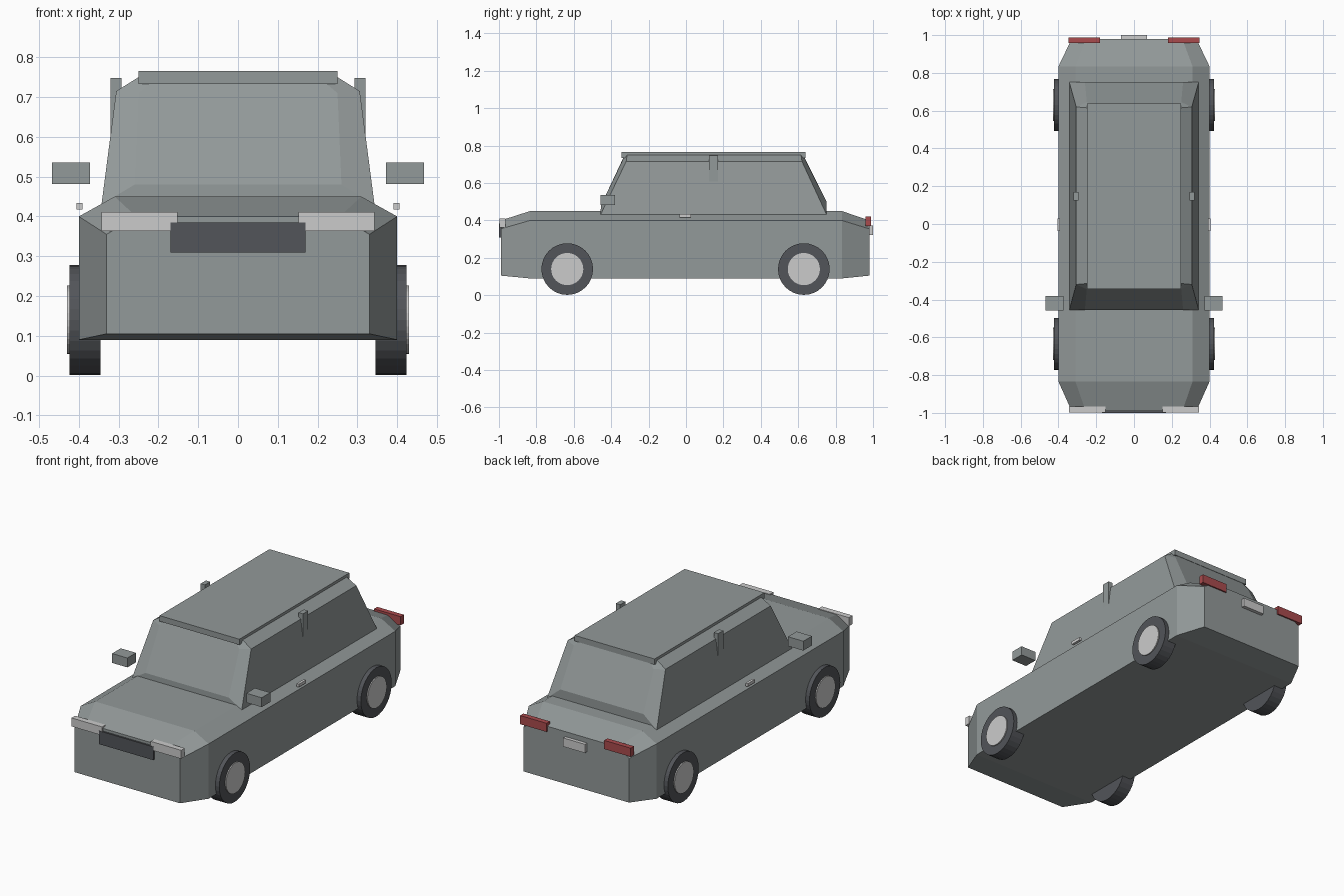
import bpy, bmesh
from mathutils import Matrix, Vector

if "Cube" in bpy.data.objects:
    bpy.data.objects.remove(bpy.data.objects["Cube"], do_unlink=True)


def material(name, rgb):
    m = bpy.data.materials.new(name)
    m.use_nodes = True
    m.diffuse_color = (*rgb, 1)
    m.node_tree.nodes["Principled BSDF"].inputs["Base Color"].default_value = (*rgb, 1)
    return m


PAINT = material("grey paint", (0.29, 0.32, 0.32))
BLACK = material("dark rubber", (0.085, 0.09, 0.1))
PALE = material("pale grey", (0.6, 0.6, 0.6))
RED = material("red lens", (0.4, 0.07, 0.075))


def finish(name, bm, mat):
    bmesh.ops.recalc_face_normals(bm, faces=bm.faces)
    mesh = bpy.data.meshes.new(name)
    bm.to_mesh(mesh)
    bm.free()
    mesh.materials.append(mat)
    ob = bpy.data.objects.new(name, mesh)
    bpy.context.collection.objects.link(ob)
    return ob


def box(name, lo, hi, mat):
    bm = bmesh.new()
    lo, hi = Vector(lo), Vector(hi)
    size = Matrix.Diagonal((*(hi - lo), 1))
    bmesh.ops.create_cube(bm, size=1, matrix=Matrix.Translation((lo + hi) / 2) @ size)
    return finish(name, bm, mat)


def box_pair(name, lo, hi, mat):
    box("left_" + name, lo, hi, mat)
    box("right_" + name, (-hi[0], lo[1], lo[2]), (-lo[0], hi[1], hi[2]), mat)


def loft(name, halves, mat):
    """Skin mirrored half sections, each listed from sill to top."""
    bm = bmesh.new()
    rings = []
    for half in halves:
        ring = half + [(-x, y, z) for x, y, z in reversed(half)]
        rings.append([bm.verts.new(p) for p in ring])
    for a, b in zip(rings, rings[1:]):
        n = len(a)
        for i in range(n):
            j = (i + 1) % n
            bm.faces.new((a[i], a[j], b[j], b[i]))
    bm.faces.new(rings[0])
    bm.faces.new(rings[-1])
    return finish(name, bm, mat)


def cylinder(name, x0, x1, y, z, radius, mat):
    bm = bmesh.new()
    turn = Matrix.Translation(((x0 + x1) / 2, y, z)) @ Matrix.Rotation(1.5707963, 4, "Y")
    bmesh.ops.create_cone(bm, cap_ends=True, segments=32, radius1=radius,
                          radius2=radius, depth=abs(x1 - x0), matrix=turn)
    return finish(name, bm, mat)


# Lower body with tapered nose and tail
def end(y):
    return [(0.33, y, 0.105), (0.33, y, 0.355), (0.256, y, 0.4)]


def middle(y):
    return [(0.4, y, 0.09), (0.4, y, 0.4), (0.31, y, 0.45)]


loft("body", [end(-0.99), middle(-0.834), middle(0.834), end(0.98)], PAINT)

# Cabin with bevelled window surrounds
cabin_front = [[(0.26, -0.455, 0.48), (0.25, -0.345, 0.71), (0.22, -0.335, 0.735)],
               [(0.343, -0.457, 0.43), (0.306, -0.32, 0.715), (0.25, -0.315, 0.75)]]
cabin_back = [[(0.343, 0.752, 0.43), (0.306, 0.62, 0.715), (0.25, 0.615, 0.75)],
              [(0.26, 0.752, 0.5), (0.25, 0.645, 0.71), (0.22, 0.635, 0.735)]]
loft("cabin", cabin_front + cabin_back, PAINT)
box("roof_panel", (-0.25, -0.345, 0.733), (0.25, 0.638, 0.765), PAINT)

# Side fittings
box_pair("door_pillar", (0.293, 0.124, 0.57), (0.32, 0.17, 0.748), PAINT)
box_pair("mirror", (0.372, -0.457, 0.482), (0.468, -0.38, 0.535), PAINT)
box_pair("door_handle", (0.391, -0.036, 0.417), (0.406, 0.028, 0.434), PALE)

# Lights, grille and rear plate
box_pair("headlight", (0.152, -0.998, 0.363), (0.343, -0.966, 0.411), PALE)
box_pair("tail_light", (0.18, 0.959, 0.371), (0.346, 0.988, 0.42), RED)
box("grille", (-0.17, -1.0, 0.31), (0.17, -0.97, 0.385), BLACK)
box("rear_plate", (-0.068, 0.97, 0.323), (0.068, 1.0, 0.372), PALE)

# Wheels
for side, s in (("left", 1), ("right", -1)):
    for place, y in (("front", -0.635), ("rear", 0.63)):
        cylinder(f"{side}_{place}_tyre", s * 0.346, s * 0.424, y, 0.14, 0.138, BLACK)
        cylinder(f"{side}_{place}_hub", s * 0.4, s * 0.43, y, 0.14, 0.086, PALE)
